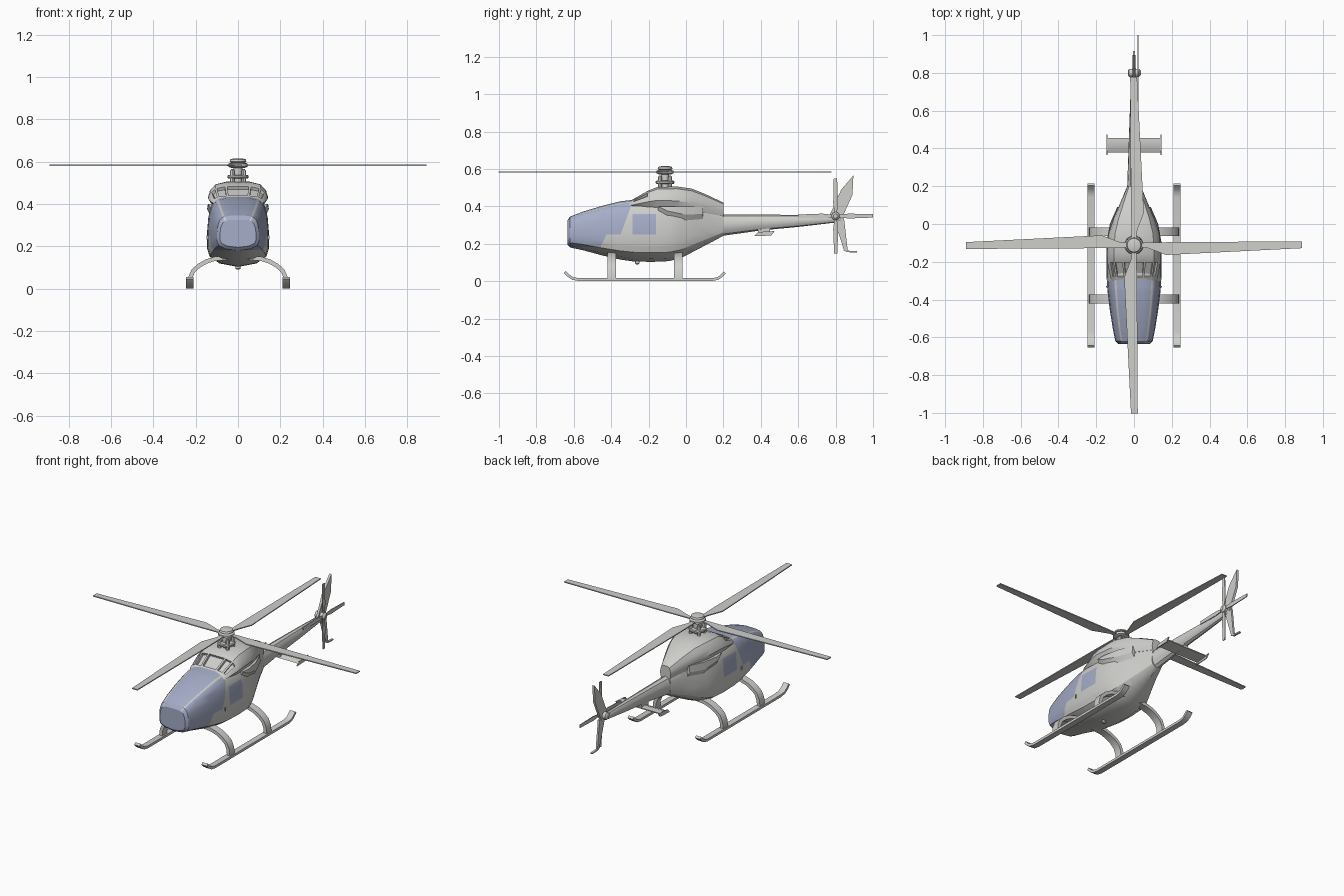
import bpy, bmesh, math
from mathutils import Vector, Matrix

if "Cube" in bpy.data.objects:
    bpy.data.objects.remove(bpy.data.objects["Cube"])


def material(name, rgb):
    m = bpy.data.materials.new(name)
    m.diffuse_color = (*rgb, 1)
    m.use_nodes = True
    m.node_tree.nodes["Principled BSDF"].inputs["Base Color"].default_value = m.diffuse_color
    return m


GREY = material("light grey paint", (0.62, 0.62, 0.60))
GLASS = material("blue tinted glass", (0.38, 0.42, 0.58))


def finish(name, bm, mats=(GREY,)):
    bmesh.ops.recalc_face_normals(bm, faces=bm.faces)
    me = bpy.data.meshes.new(name)
    bm.to_mesh(me)
    bm.free()
    for m in mats:
        me.materials.append(m)
    ob = bpy.data.objects.new(name, me)
    bpy.context.collection.objects.link(ob)
    return ob


def skin(rings):
    """Join closed rings of points into a capped tube."""
    bm = bmesh.new()
    vs = [[bm.verts.new(p) for p in r] for r in rings]
    n = len(vs[0])
    for a, b in zip(vs, vs[1:]):
        for i in range(n):
            j = (i + 1) % n
            bm.faces.new((a[i], a[j], b[j], b[i]))
    bm.faces.new(vs[0])
    bm.faces.new(vs[-1][::-1])
    return bm


def loft(stations, half, cx=0):
    """Loft a mirrored unit half section along (y, bottom, top, half width)."""
    full = half + [(-u, v) for u, v in reversed(half) if u > 0]
    return skin([[(cx + u * w, y, b + v * (t - b)) for u, v in full]
                 for y, b, t, w in stations])


def plate(name, pts, place, thick):
    """Extrude a flat outline; place maps (a, b, offset) to a 3D point."""
    return finish(name, skin([[place(a, b, d) for a, b in pts]
                              for d in (-thick / 2, thick / 2)]))


def turned(name, profile, centre, sides=20, axis='Z'):
    """Revolve a (radius, height) profile."""
    bm = skin([[(r * math.cos(k * math.tau / sides), r * math.sin(k * math.tau / sides), h)
                for k in range(sides)] for r, h in profile])
    if axis == 'X':
        bm.transform(Matrix.Rotation(math.pi / 2, 4, 'Y'))
    bm.transform(Matrix.Translation(centre))
    return finish(name, bm)


def ribbon(path, width, thick, place):
    """Sweep a flat strip along a 2D path."""
    rings = []
    for i, p in enumerate(path):
        a, b = Vector(path[max(i - 1, 0)]), Vector(path[min(i + 1, len(path) - 1)])
        t = (b - a).normalized()
        n = Vector((-t.y, t.x)) * thick / 2
        q = Vector(p)
        rings.append([place(*(q + s * n), w * width / 2)
                      for s, w in ((1, 1), (1, -1), (-1, -1), (-1, 1))])
    return skin(rings)


# Fuselage, cut along the glass outlines
body_half = [(0, 0), (.6, .05), (.92, .15), (1, .27), (1, .5), (.96, .72),
             (.86, .88), (.72, .955), (.64, .975), (.35, 1)]
bm = loft([(-.634, .195, .325, .085), (-.62, .18, .345, .099), (-.55, .165, .372, .113),
           (-.45, .138, .402, .129), (-.35, .115, .427, .141), (-.28, .105, .435, .145),
           (-.18, .103, .43, .146), (-.09, .107, .425, .143), (-.03, .122, .42, .128),
           (.05, .163, .41, .094), (.12, .2, .39, .064), (.2, .243, .358, .036)], body_half)
pillar_xs = [(u, v) for u, v in body_half[7:9]]
tag = bm.faces.layers.int.new("strip")
bm.faces.ensure_lookup_table()
ring = 2 * len(body_half) - 1
for i, f in enumerate(bm.faces):
    f[tag] = int(i < ring * 11 and i % ring in (7, ring - 8))
for co, no in (((0, -.29, .41), (0, 1, -.375)), ((0, -.43, .24), (0, 1, -.5)),
               ((0, 0, .25), (0, 0, 1)), ((0, 0, .183), (0, 0, 1)), ((0, 0, .36), (0, 0, 1)),
               ((0, -.285, 0), (0, 1, 0)), ((0, -.16, 0), (0, 1, 0))):
    bmesh.ops.bisect_plane(bm, geom=bm.verts[:] + bm.edges[:] + bm.faces[:],
                           plane_co=co, plane_no=no, dist=1e-5)
for f in bm.faces:
    x, y, z = f.calc_center_median()
    if z > .25:
        screen = y < -.29 - (.41 - z) * .375
    else:
        screen = z > .183 and y < -.43 - (.24 - z) * .5
    door = -.285 < y < -.16 and .25 < z < .36 and abs(x) > .1
    f.material_index = int((screen and not f[tag]) or door)
finish("fuselage", bm, (GREY, GLASS))

# Engine cowl with recessed front intakes
bm = loft([(-.315, .392, .42, .105), (-.285, .392, .437, .125), (-.2, .393, .485, .141),
           (-.155, .393, .503, .142), (-.05, .388, .506, .134), (.03, .375, .495, .108),
           (.1, .365, .467, .078), (.2, .347, .42, .036)],
          [(0, 0), (.85, 0), (1, .35), (.93, .65), (.75, .9), (.4, 1)])
front = [f for f in bm.faces if -.26 < f.calc_center_median().y < -.22
         and f.calc_center_median().z > .43]
bmesh.ops.recalc_face_normals(bm, faces=bm.faces)
bmesh.ops.inset_individual(bm, faces=front, thickness=.008, depth=-.001)
bmesh.ops.inset_individual(bm, faces=front, thickness=.002, depth=-.014)
finish("engine_cowl", bm)

# Side air scoops under the cowl
for s in (1, -1):
    name = "right_scoop" if s > 0 else "left_scoop"
    finish(name, skin([[(s * (x + dx), y, z) for dx, z in
                        ((-.04, b), (-.004, b), (.012, b + .03), (.008, .4), (-.04, .4))]
                       for y, x, b in ((-.15, .127, .37), (-.1, .134, .345),
                                       (0, .116, .325), (.09, .077, .33))]))

# Tail boom
finish("tail_boom", loft([(.14, .21, .36, .052), (.2, .243, .357, .036), (.4, .271, .356, .029),
                          (.6, .29, .354, .022), (.79, .312, .35, .015), (.83, .322, .345, .008)],
                         [(0, 0), (.55, .08), (.9, .28), (1, .5), (.9, .72), (.55, .92), (0, 1)]))

# Tail fins and bumper


def side(y, z, d):
    return (d, y, z)


plate("upper_fin", [(.76, .34), (.795, .41), (.83, .49), (.895, .565), (.89, .46), (.835, .34)],
      side, .014)
plate("lower_fin", [(.79, .335), (.845, .165), (.865, .16), (.845, .335)], side, .012)
plate("tail_bumper", [(.84, .167), (.86, .155), (.915, .153), (.915, .16), (.865, .163)], side, .012)

# Stabilizer with end plates
plate("stabilizer", [(.378, .25), (.42, .268), (.455, .264), (.455, .258)], side, .285)
plate("stabilizer_mount", [(.385, .25), (.385, .285), (.45, .29), (.45, .258)], side, .03)
for s, n in ((1, "right"), (-1, "left")):
    plate(n + "_end_plate", [(.365, .24), (.385, .262), (.475, .268), (.455, .244)],
          lambda y, z, d: (d + s * .143, y, z), .006)

# Main rotor
HUB = Vector((0, -.112, 0))
blade = [(.02, -.012), (.07, -.014), (.17, -.052), (.89, -.016), (.89, .02), (.2, .016), (.02, .012)]
for k in range(4):
    c, s = [(1, 0), (0, 1), (-1, 0), (0, -1)][k]
    plate("rotor_blade_%d" % (k + 1), blade,
          lambda a, b, d: (HUB.x + a * c - b * s, HUB.y + a * s + b * c, .583 + d), .006)
    a = (k + .5) * math.pi / 2
    p = HUB + Vector((math.cos(a), math.sin(a), 0)) * .038
    turned("mast_strut_%d" % (k + 1), [(.011, .495), (.011, .555), (.005, .565)], p, 8)
turned("mast", [(.022, .49), (.022, .6)], HUB)
turned("swashplate", [(.046, .52), (.05, .525), (.05, .532), (.046, .537)], HUB)
turned("rotor_hub", [(.03, .57), (.046, .576), (.046, .59), (.03, .596)], HUB)
turned("hub_cap", [(.025, .592), (.04, .6), (.036, .611), (.02, .615)], HUB)

# Tail rotor
for k in range(4):
    c, s = [(1, 0), (0, 1), (-1, 0), (0, -1)][k]
    plate("tail_blade_%d" % (k + 1), [(.01, -.006), (.07, -.013), (.2, -.008), (.2, .01), (.07, .013), (.01, .006)],
          lambda a, b, d: (.02 + d, .8 + a * c - b * s, .348 + a * s + b * c), .005)
turned("tail_rotor_hub", [(.012, -.032), (.022, -.026), (.022, .026), (.012, .036)],
       (0, .8, .348), 14, 'X')

# Skids and curved cross tubes
for s, n in ((1, "right"), (-1, "left")):
    finish(n + "_skid", ribbon([(-.648, .05), (-.63, .03), (-.605, .014), (-.57, .008), (.14, .008),
                                (.17, .014), (.19, .028), (.208, .046)],
                               .036, .015, lambda y, z, d: (s * .228 + d, y, z)))
arc = [(.229, .012), (.226, .05), (.212, .083), (.185, .108), (.15, .128), (.11, .141), (.05, .147)]
for y0, n in ((-.397, "front"), (-.041, "rear")):
    finish(n + "_cross_tube", ribbon(arc + [(-x, z) for x, z in reversed(arc)], .046, .02,
                                     lambda x, z, d: (x, y0 + d, z)))

# Belly beacon and door handles
turned("belly_beacon", [(.006, .09), (.012, .095), (.012, .12)], (0, -.26, 0), 12)
for s, n in ((1, "right"), (-1, "left")):
    plate(n + "_door_handle", [(-.335, .232), (-.335, .252), (-.328, .252), (-.328, .232)],
          lambda y, z, d: (s * .143 + d, y, z), .01)

# Smooth shading with kept edges
for ob in bpy.context.collection.objects:
    ob.select_set(True)
    bpy.context.view_layer.objects.active = ob
bpy.ops.object.shade_smooth_by_angle(angle=math.radians(30))
